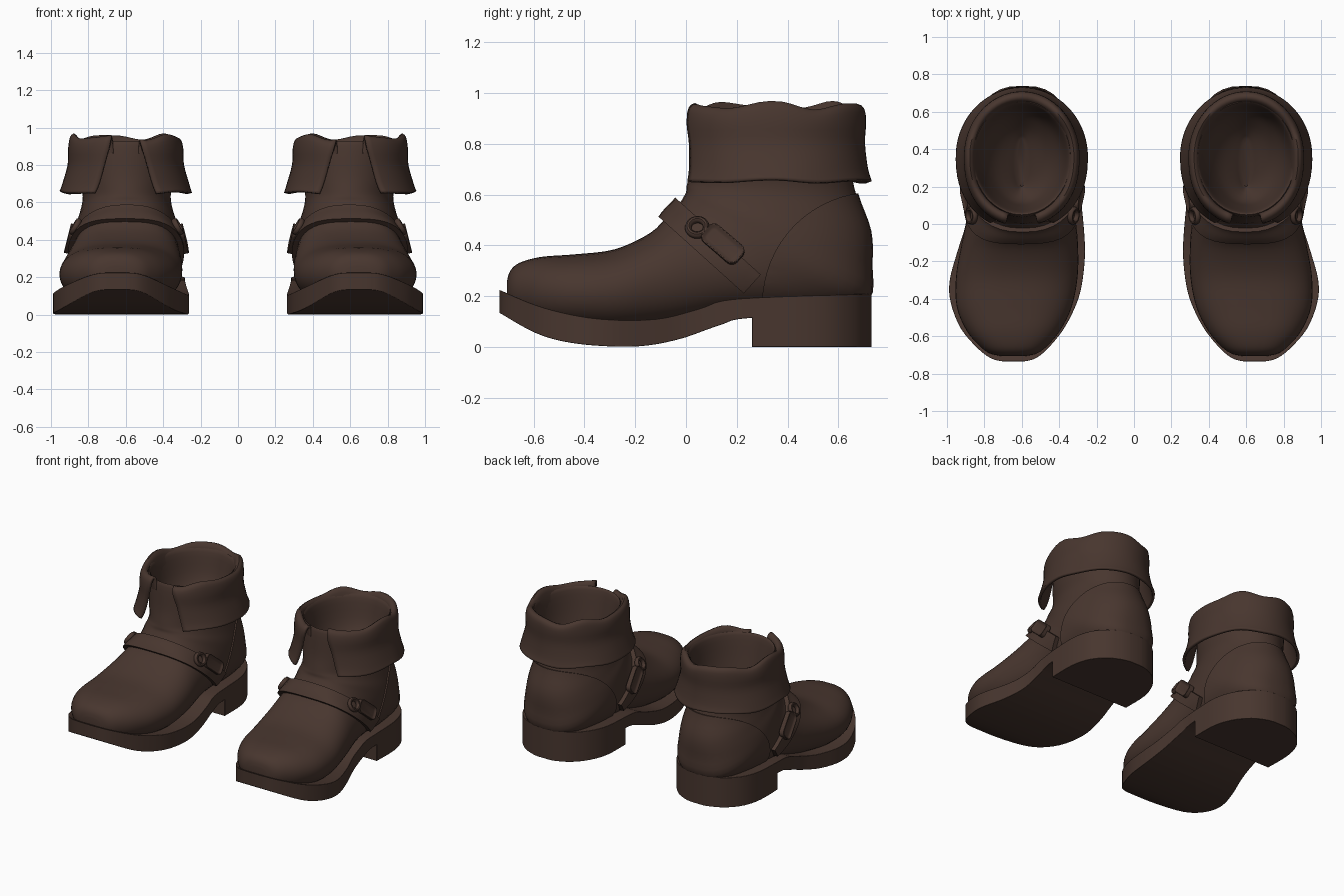
import bpy, bmesh, math
from mathutils import Vector, Matrix
from mathutils.bvhtree import BVHTree

cube = bpy.data.objects.get("Cube")
if cube:
    bpy.data.objects.remove(cube, do_unlink=True)

leather = bpy.data.materials.new("dark_brown_leather")
leather.use_nodes = True
colour = (0.065, 0.037, 0.028, 1)
leather.diffuse_color = colour
bsdf = next(n for n in leather.node_tree.nodes if n.type == 'BSDF_PRINCIPLED')
bsdf.inputs["Base Color"].default_value = colour
bsdf.inputs["Roughness"].default_value = 0.8


def smooth_rows(rows, steps):
    """Catmull-Rom interpolation of tuples."""
    out = []
    last = len(rows) - 1
    for i in range(last):
        quad = [rows[max(0, min(last, i + k))] for k in (-1, 0, 1, 2)]
        for j in range(steps):
            t = j / steps
            out.append([b + 0.5 * t * (c - a + t * (2*a - 5*b + 4*c - d + t * (3*(b - c) + d - a)))
                        for a, b, c, d in zip(*quad)])
    return out + [list(rows[-1])]


def skin(rings, closed=True, caps=True):
    """Join rings of points into a surface."""
    bm = bmesh.new()
    grid = [[bm.verts.new(p) for p in ring] for ring in rings]
    n = len(grid[0])
    for a, b in zip(grid, grid[1:]):
        for i in range(n if closed else n - 1):
            j = (i + 1) % n
            bm.faces.new((a[i], a[j], b[j], b[i]))
    if caps:
        bm.faces.new(grid[0])
        bm.faces.new(grid[-1])
    bmesh.ops.recalc_face_normals(bm, faces=bm.faces)
    return bm


def add(name, bm, bevel=0, solid=0, angle=40, mirror=True):
    mesh = bpy.data.meshes.new(name)
    bm.to_mesh(mesh)
    bm.free()
    mesh.materials.append(leather)
    ob = bpy.data.objects.new(name, mesh)
    bpy.context.collection.objects.link(ob)
    bpy.ops.object.select_all(action='DESELECT')
    bpy.context.view_layer.objects.active = ob
    ob.select_set(True)
    bpy.ops.object.shade_smooth_by_angle(angle=math.radians(angle))
    if solid:
        mod = ob.modifiers.new("Thickness", 'SOLIDIFY')
        mod.thickness, mod.offset = solid, 0
    if bevel:
        mod = ob.modifiers.new("Soft edges", 'BEVEL')
        mod.width, mod.segments = bevel, 2
        mod.limit_method = 'ANGLE'
    if mirror:
        ob.modifiers.new("Other boot", 'MIRROR')
    return ob


# Upper: slices fanning from the toe to the ankle
# front/top y z, back/bottom y z, half width, centre x, roundness
foot = [
    (-.705, .26, -.705, .18, .07, .645, .7), (-.692, .30, -.692, .15, .125, .645, .65),
    (-.655, .332, -.655, .12, .178, .645, .62), (-.57, .355, -.57, .09, .25, .645, .6),
    (-.44, .365, -.44, .07, .308, .64, .58), (-.28, .385, -.27, .06, .325, .626, .58),
    (-.14, .45, -.06, .08, .31, .61, .6),
    (-.07, .52, .2, .13, .285, .6, .65), (-.03, .56, .52, .14, .28, .595, .7),
    (-.01, .59, .71, .19, .28, .595, .72), (0, .61, .725, .33, .27, .595, .78),
    (.002, .63, .72, .46, .25, .595, .88), (.008, .66, .67, .6, .235, .595, 1),
    (.025, .75, .65, .72, .25, .597, 1), (.04, .905, .66, .905, .265, .6, 1)]
cavity = [
    (.06, .91, .64, .905, .25, .6, 1), (.09, .74, .6, .74, .21, .6, 1),
    (.12, .6, .53, .64, .14, .6, 1), (.2, .49, .46, .57, .025, .6, 1)]


def slices(rows, grow=0, sides=40):
    rings = []
    for fy, fz, by, bz, half, cx, power in smooth_rows(rows, 4):
        front, back = Vector((cx, fy, fz)), Vector((cx, by, bz))
        axis = (front - back) / 2
        axis *= 1 + grow / axis.length
        mid = (front + back) / 2
        ring = []
        for k in range(sides):
            a = math.tau * k / sides
            c, s = math.cos(a), math.sin(a)
            p = power if s < 0 else power + 0.3 * (1 - power)
            x = math.copysign(abs(c) ** p, c) * (half + grow)
            ring.append(mid + axis * s + Vector((x, 0, 0)))
        rings.append(ring)
    return skin(rings)


add("boot_upper", slices(foot + cavity), angle=60)


def trimmed(name, grow, cutter_bm):
    """Keep the part of a swollen upper that lies inside the cutter."""
    cutter = add("cutter", cutter_bm, mirror=False)
    ob = add(name, slices(foot, grow), mirror=False)
    mod = ob.modifiers.new("Trim", 'BOOLEAN')
    mod.operation, mod.object, mod.solver = 'INTERSECT', cutter, 'EXACT'
    graph = bpy.context.evaluated_depsgraph_get()
    bm = bmesh.new()
    bm.from_mesh(ob.evaluated_get(graph).to_mesh())
    for old in (ob, cutter):
        bpy.data.objects.remove(old, do_unlink=True)
    tree = BVHTree.FromBMesh(bm)
    add(name, bm)
    return tree


# Heel counter: curved raised panel at the back
disc = bmesh.new()
bmesh.ops.create_cone(disc, cap_ends=True, segments=64, radius1=.44, radius2=.44, depth=2,
                      matrix=Matrix.Translation((.6, .74, .17)) @ Matrix.Rotation(math.pi / 2, 4, 'Y'))
trimmed("heel_counter", .01, disc)

# Strap over the instep
tilt = Matrix.Rotation(math.radians(-42), 4, 'X')
slab = bmesh.new()
bmesh.ops.create_cube(slab, size=1, matrix=Matrix.Translation((.6, .09, .402)) @ tilt
                      @ Matrix.Diagonal((1, .46, .1, 1)))
strap = trimmed("instep_strap", .028, slab)

# Buckles: ring and framed plate on each side of the strap
for side, label in ((1, "outer"), (-1, "inner")):
    def seat(y, z):
        hit, normal, _, _ = strap.ray_cast(Vector((.6 + side, y, z)), Vector((-side, 0, 0)))
        along = Vector((0, .743, -.669))
        along = (along - normal * along.dot(normal)).normalized()
        frame = Matrix((along, normal.cross(along), normal)).transposed().to_4x4()
        return Matrix.Translation(hit) @ frame

    place = seat(.045, .467)
    rings = []
    for i in range(25):
        a = math.tau * i / 24
        rings.append([place @ Vector(((.036 + .013 * math.cos(b)) * math.cos(a),
                                      (.036 + .013 * math.cos(b)) * math.sin(a),
                                      .008 + .016 * math.sin(b)))
                      for b in (math.tau * k / 10 for k in range(10))])
    bm = skin(rings, caps=False)
    bmesh.ops.remove_doubles(bm, verts=bm.verts, dist=.0001)
    add(label + "_buckle_ring", bm)

    bm = bmesh.new()
    bmesh.ops.create_cube(bm, size=1, matrix=Matrix.Diagonal((.18, .09, .04, 1)))
    corners = [e for e in bm.edges if abs(e.verts[0].co.z - e.verts[1].co.z) > .01]
    bmesh.ops.bevel(bm, geom=corners, offset=.03, segments=4, profile=.5, affect='EDGES')
    top = max(bm.faces, key=lambda f: f.calc_center_median().z)
    bmesh.ops.inset_region(bm, faces=[top], thickness=.018)
    bmesh.ops.translate(bm, verts=top.verts, vec=(0, 0, -.012))
    bmesh.ops.transform(bm, verts=bm.verts, matrix=seat(.145, .405))
    add(label + "_buckle_plate", bm, bevel=.005)

# Sole and heel block: y, inner x, outer x
outline = [
    (-.735, .59, .70), (-.72, .53, .76), (-.67, .465, .83), (-.56, .375, .925),
    (-.42, .305, .98), (-.3, .275, .985), (-.15, .262, .945), (0, .27, .90),
    (.15, .285, .89), (.26, .285, .895), (.45, .29, .895), (.58, .335, .86),
    (.67, .41, .785), (.715, .49, .70), (.73, .55, .64)]
sole_top = [(-.735, .225), (-.56, .155), (-.35, .112), (-.12, .11), (.05, .15), (.2, .19), (.73, .21)]
sole_base = [(-.735, .135), (-.58, .05), (-.42, .012), (-.2, .002), (-.03, .03), (.13, .085), (.26, .115), (.73, .12)]


def height(profile, y):
    rows = smooth_rows(profile, 6)
    for (y0, z0), (y1, z1) in zip(rows, rows[1:]):
        if y <= y1:
            return z0 + (z1 - z0) * max(0, (y - y0) / (y1 - y0))
    return rows[-1][1]


def slab_from(rows, top, base):
    return skin([[(l, y, base(y)), (r, y, base(y)), (r, y, top(y)), (l, y, top(y))]
                 for y, l, r in rows])


stations = smooth_rows(outline, 4)
add("sole", slab_from(stations, lambda y: height(sole_top, y), lambda y: height(sole_base, y)),
    bevel=.012)
add("heel_block", slab_from([r for r in stations if r[0] > .25],
                            lambda y: .15, lambda y: 0), bevel=.008)

# Folded cuff, open at the front: z, half width, centre y, half depth, gap, wave
cuff = [
    (.652, .345, .36, .363, .50, .005), (.70, .330, .36, .348, .45, 0),
    (.80, .302, .358, .338, .39, 0), (.88, .300, .36, .34, .31, .004),
    (.93, .290, .362, .333, .28, .012), (.938, .272, .362, .308, .28, .012),
    (.87, .250, .355, .290, .26, .005), (.77, .236, .35, .275, .26, 0)]
rings = []
for z, rx, cy, ry, gap, wave in smooth_rows(cuff, 3):
    ring = []
    for i in range(57):
        a = gap + (math.tau - 2 * gap) * i / 56
        ripple = wave * (math.sin(5 * a + .4) + .4 * math.cos(8 * a))
        c = math.cos(a)
        # the front half is fuller than the back
        depth = 1.07 * c ** .85 if c > 0 else c
        ring.append((.6 + rx * math.sin(a), cy - ry * depth, z + ripple))
    rings.append(ring)
add("folded_cuff", skin(rings, closed=False, caps=False), solid=.018, angle=60)
